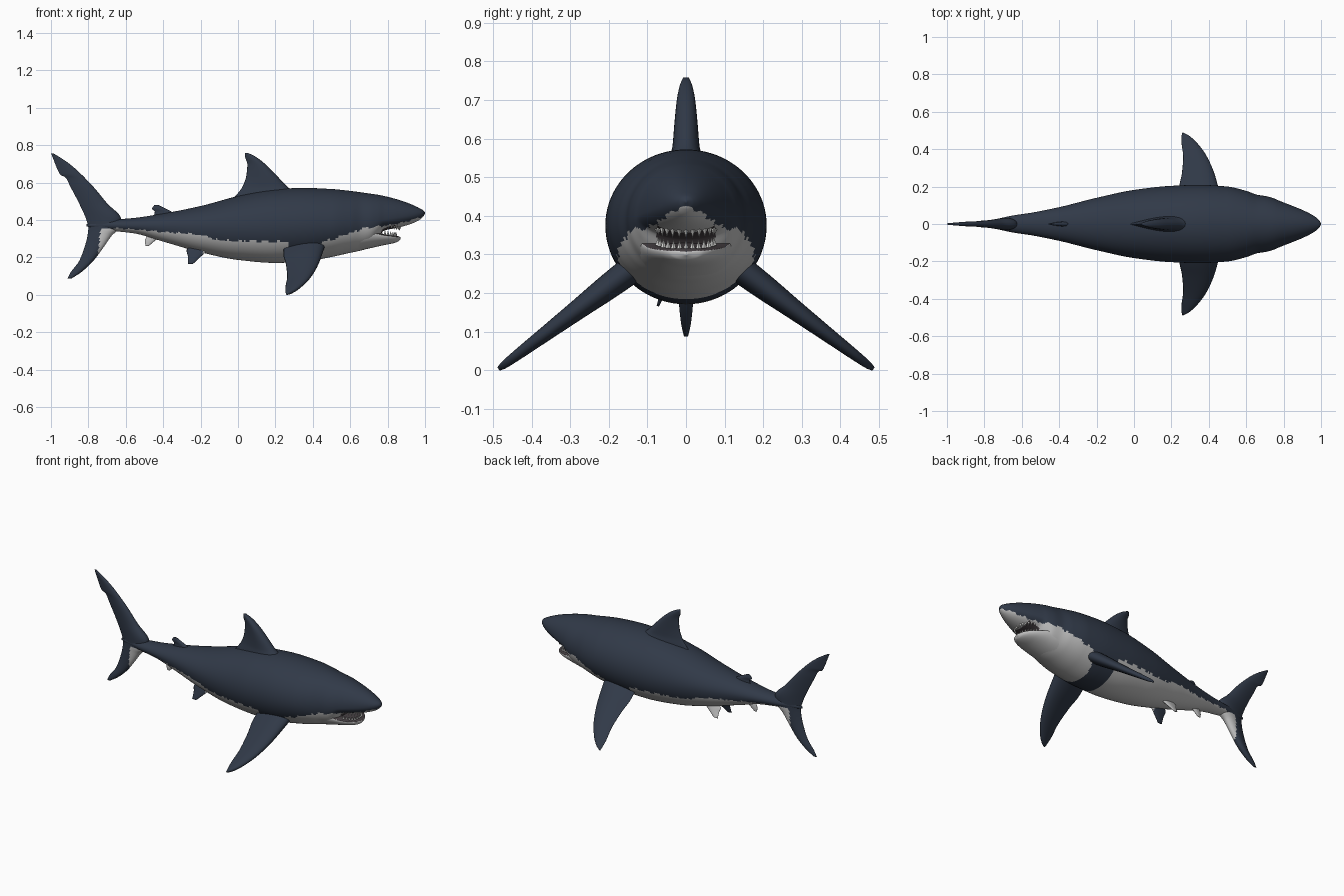
import bpy, bmesh, math
from mathutils import Vector


def material(name, rgb):
    m = bpy.data.materials.new(name)
    m.diffuse_color = (*rgb, 1)
    return m


MATS = [material("slate_back", (0.03, 0.041, 0.064)),
        material("pale_belly", (0.55, 0.55, 0.55)),
        material("mouth_dark", (0.06, 0.05, 0.055)),
        material("tooth_white", (0.8, 0.8, 0.78))]
DARK, PALE, MOUTH, TOOTH = range(4)


def sample(rows, x):
    """Smooth interpolation of table rows keyed by their first value."""
    i = 0
    while i < len(rows) - 2 and x > rows[i + 1][0]:
        i += 1
    a, b = rows[i], rows[i + 1]
    p, q = rows[max(i - 1, 0)], rows[min(i + 2, len(rows) - 1)]
    h = b[0] - a[0]
    t = min(max((x - a[0]) / h, 0), 1)
    out = []
    for k in range(1, len(a)):
        d = (b[k] - a[k]) / h
        d0 = (a[k] - p[k]) / (a[0] - p[0]) if i else d
        d1 = (q[k] - b[k]) / (q[0] - b[0]) if q is not b else d
        m0 = 0 if d0 * d <= 0 else 2 * d0 * d / (d0 + d)
        m1 = 0 if d1 * d <= 0 else 2 * d1 * d / (d1 + d)
        out.append((2*t**3 - 3*t*t + 1) * a[k] + (t**3 - 2*t*t + t) * h * m0
                   + (3*t*t - 2*t**3) * b[k] + (t**3 - t*t) * h * m1)
    return out


def loft(name, rings, rule):
    """Skin closed rings; rule(center, normal) gives the colour index."""
    bm = bmesh.new()
    loops = [[bm.verts.new(p) for p in r] for r in rings]
    n = len(loops[0])
    for a, b in zip(loops, loops[1:]):
        for i in range(n):
            bm.faces.new((a[i], a[(i + 1) % n], b[(i + 1) % n], b[i]))
    bm.faces.new(loops[0])
    bm.faces.new(loops[-1])
    bmesh.ops.recalc_face_normals(bm, faces=bm.faces)
    for f in bm.faces:
        f.smooth = True
        f.material_index = rule(f.calc_center_median(), f.normal)
    me = bpy.data.meshes.new(name)
    bm.to_mesh(me)
    bm.free()
    for m in MATS:
        me.materials.append(m)
    ob = bpy.data.objects.new(name, me)
    bpy.context.collection.objects.link(ob)
    return ob


def tube(name, rows, count, sides, rule):
    """Rows: x, top, widest height, bottom, half width."""
    x0, x1 = rows[0][0], rows[-1][0]
    rings = []
    for j in range(count + 1):
        x = x0 + (x1 - x0) * math.sin(j / count * math.pi / 2) ** 0.9
        top, mid, bot, w = sample(rows, x)
        ring = []
        for i in range(sides):
            a = 2 * math.pi * i / sides
            s = math.sin(a)
            ring.append((x, w * math.cos(a), mid + s * ((top - mid) if s > 0 else (mid - bot))))
        rings.append(ring)
    return loft(name, rings, rule)


def fin(name, rows, rule, origin=(0, 0, 0), span=(0, 0, 1), count=30, side=12):
    """Rows: span distance, leading x, trailing x, half thickness."""
    o, d = Vector(origin), Vector(span).normalized()
    n = d.cross(Vector((1, 0, 0)))
    rings = []
    for j in range(count + 1):
        s = rows[0][0] + (rows[-1][0] - rows[0][0]) * j / count
        lead, trail, half = sample(rows, s)
        ring = []
        for i in range(2 * side):
            a = math.pi * i / side
            t = (1 - math.cos(a)) / 2
            th = half * (2.6 * math.sqrt(t) * (1 - t) + 0.04)
            ring.append(o + d * s + n * (th if i < side else -th)
                        + Vector((lead + (trail - lead) * t, 0, 0)))
        rings.append(ring)
    return loft(name, rings, rule)


# Colour rules
LINE = [(-0.8, 0.35), (-0.65, 0.355), (-0.42, 0.338), (-0.18, 0.318), (-0.12, 0.297),
        (0.06, 0.287), (0.4, 0.285), (0.5, 0.295), (0.57, 0.32), (0.7, 0.36),
        (0.8, 0.372), (0.9, 0.392), (1.0, 0.425)]


def body_colour(c, n):
    ripple = 0.003 * math.sin(c.x * 95) + 0.002 * math.sin(c.x * 211)
    if c.z > sample(LINE, c.x)[0] + ripple:
        return DARK
    # dark band under the chest between the pectoral fins
    if 0.27 < c.x < 0.40 + 0.5 * max(c.z - 0.19, 0):
        return DARK
    if 0.765 < c.x < 0.845 and n.z < -0.5 and abs(c.y) < 0.075:
        return MOUTH
    return PALE


def jaw_colour(c, n):
    return MOUTH if n.z > 0.55 and c.x > 0.7 else PALE


def dark(c, n):
    return DARK


def pale(c, n):
    return PALE


# Body with snout
tube("body", [
    (-0.81, 0.378, 0.372, 0.366, 0.004),
    (-0.75, 0.392, 0.372, 0.352, 0.022),
    (-0.65, 0.403, 0.372, 0.340, 0.045),
    (-0.55, 0.412, 0.370, 0.328, 0.060),
    (-0.40, 0.435, 0.367, 0.285, 0.090),
    (-0.20, 0.475, 0.362, 0.228, 0.140),
    (0.00, 0.528, 0.362, 0.187, 0.182),
    (0.20, 0.564, 0.368, 0.171, 0.204),
    (0.35, 0.572, 0.375, 0.178, 0.209),
    (0.50, 0.566, 0.380, 0.203, 0.200),
    (0.60, 0.556, 0.384, 0.225, 0.177),
    (0.66, 0.548, 0.388, 0.238, 0.156),
    (0.71, 0.541, 0.392, 0.255, 0.148),
    (0.75, 0.535, 0.397, 0.300, 0.136),
    (0.78, 0.529, 0.402, 0.343, 0.123),
    (0.85, 0.511, 0.413, 0.358, 0.096),
    (0.92, 0.487, 0.424, 0.378, 0.066),
    (0.97, 0.464, 0.433, 0.401, 0.038),
    (0.99, 0.452, 0.436, 0.418, 0.020),
    (1.00, 0.440, 0.437, 0.434, 0.003)], 260, 96, body_colour)

# Lower jaw
tube("lower_jaw", [
    (0.60, 0.350, 0.330, 0.226, 0.140),
    (0.70, 0.348, 0.330, 0.248, 0.124),
    (0.78, 0.326, 0.318, 0.266, 0.099),
    (0.83, 0.318, 0.312, 0.276, 0.072),
    (0.855, 0.315, 0.308, 0.285, 0.045),
    (0.868, 0.308, 0.304, 0.298, 0.006)], 60, 48, jaw_colour)

# Teeth along both jaws
bm = bmesh.new()
for x_front, width, z, tilt in ((0.875, 0.078, 0.358, -1), (0.855, 0.074, 0.322, 1)):
    for i in range(13):
        a = math.radians(-78 + 13 * i)
        base = Vector((x_front - 0.085 + 0.075 * math.cos(a), width * math.sin(a),
                       z + 0.012 * (1 - math.cos(a))))
        ring = [bm.verts.new(base + Vector((0.007 * math.cos(k * math.pi / 2),
                                            0.007 * math.sin(k * math.pi / 2), -0.008 * tilt)))
                for k in range(4)]
        tip = bm.verts.new(base + Vector((0, 0, 0.015 * tilt)))
        for k in range(4):
            bm.faces.new((ring[k], ring[(k + 1) % 4], tip))
        bm.faces.new(ring[::-1])
bmesh.ops.recalc_face_normals(bm, faces=bm.faces)
me = bpy.data.meshes.new("teeth")
bm.to_mesh(me)
bm.free()
me.materials.append(MATS[TOOTH])
bpy.context.collection.objects.link(bpy.data.objects.new("teeth", me))

# Dorsal fins
fin("dorsal_fin", [
    (0.50, 0.33, -0.04, 0.045), (0.545, 0.305, 0.00, 0.042), (0.58, 0.262, 0.025, 0.034),
    (0.64, 0.205, 0.045, 0.029), (0.70, 0.145, 0.050, 0.023), (0.74, 0.092, 0.038, 0.015),
    (0.758, 0.055, 0.038, 0.007)], dark)
fin("second_dorsal_fin", [
    (0.42, -0.33, -0.45, 0.014), (0.445, -0.355, -0.445, 0.011),
    (0.46, -0.385, -0.46, 0.009), (0.48, -0.425, -0.448, 0.004)], dark, count=12)

# Tail with both lobes
fin("tail_fin", [
    (0.088, -0.890, -0.912, 0.005), (0.12, -0.840, -0.895, 0.012), (0.18, -0.775, -0.850, 0.018),
    (0.25, -0.722, -0.822, 0.021), (0.32, -0.672, -0.804, 0.026), (0.36, -0.630, -0.800, 0.031),
    (0.405, -0.625, -0.812, 0.031), (0.49, -0.700, -0.850, 0.022), (0.58, -0.775, -0.897, 0.016),
    (0.63, -0.823, -0.924, 0.013), (0.638, -0.831, -0.946, 0.013), (0.675, -0.870, -0.967, 0.011),
    (0.72, -0.928, -0.985, 0.008), (0.757, -0.988, -1.0, 0.004)],
    lambda c, n: PALE if c.z < 0.352 and c.x > -0.735 - 0.1 * (0.35 - c.z) else DARK,
    count=80, side=20)

# Paired fins
for label, s in (("right", -1), ("left", 1)):
    fin(label + "_pectoral_fin", [
        (0.00, 0.470, 0.245, 0.036), (0.10, 0.450, 0.243, 0.032), (0.1875, 0.430, 0.256, 0.026),
        (0.30, 0.390, 0.263, 0.019), (0.40, 0.330, 0.254, 0.013), (0.444, 0.287, 0.255, 0.009),
        (0.457, 0.266, 0.257, 0.005)], dark, (0, 0.12 * s, 0.2775), (0, 0.8 * s, -0.6))
    size = 1.0 if s < 0 else 0.8
    fin(label + "_pelvic_fin", [
        (-0.03 * size, -0.13, -0.22, 0.012), (0.02 * size, -0.165, -0.275, 0.010),
        (0.055 * size, -0.200, -0.268, 0.007), (0.095 * size, -0.240, -0.268, 0.003)],
        (lambda c, n: DARK if c.x < -0.19 else PALE) if s < 0 else pale,
        (0, 0.04 * s, 0.255), (0, 0.35 * s, -0.94), count=16)

# Anal fin
fin("anal_fin", [
    (0.262, -0.476, -0.494, 0.003), (0.285, -0.450, -0.498, 0.007),
    (0.32, -0.400, -0.485, 0.011)], pale, count=12)
